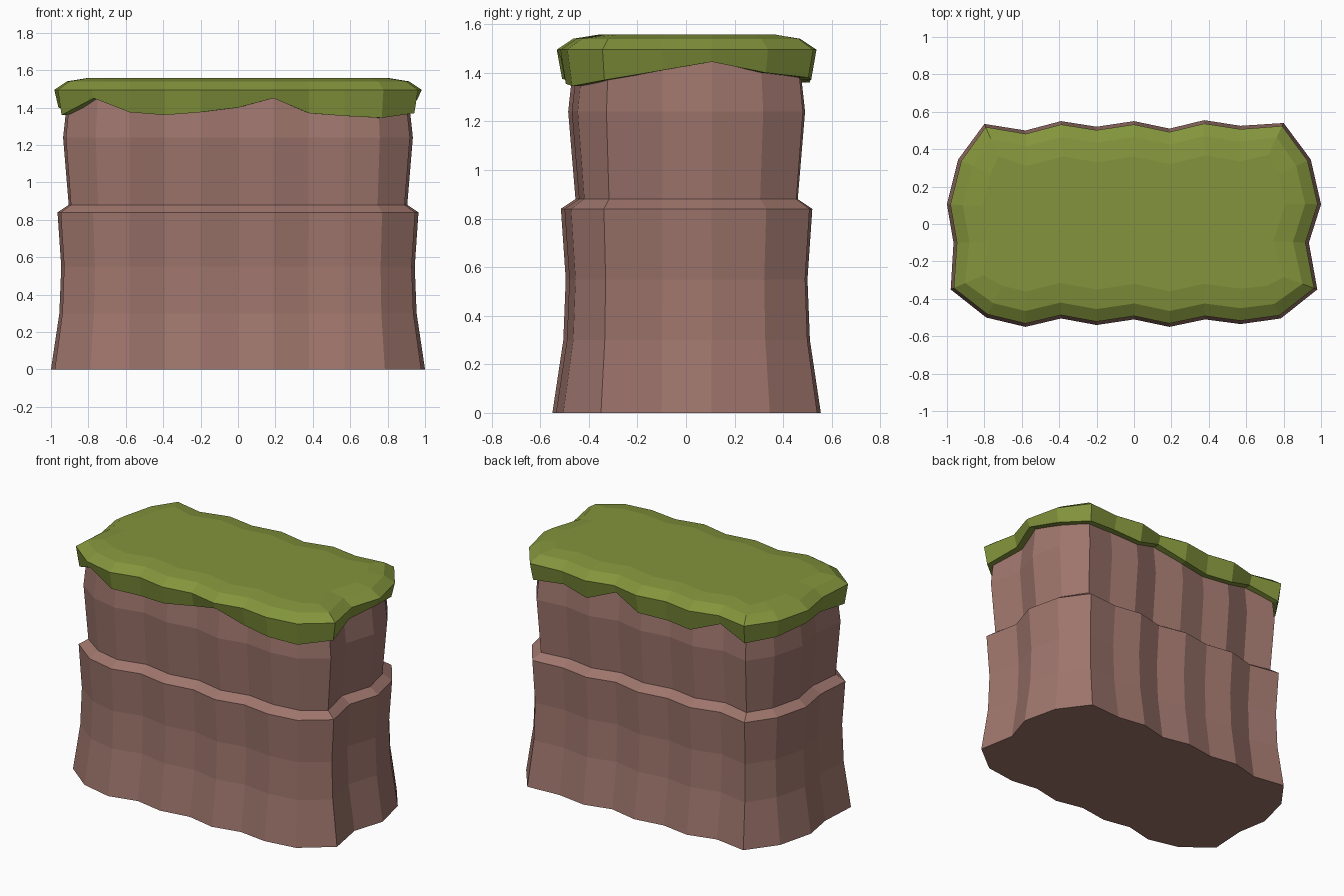
import bpy, bmesh
from mathutils import Vector

if "Cube" in bpy.data.objects:
    bpy.data.objects.remove(bpy.data.objects["Cube"])

# Footprint of the cliff, counter-clockwise: x, y, height of the grass hem there
OUTLINE = [
    (-.79, -.50, 1.45), (-.58, -.55, 1.375), (-.39, -.505, 1.36), (-.20, -.54, 1.375),
    (0, -.51, 1.40), (.19, -.55, 1.45), (.38, -.51, 1.37), (.57, -.535, 1.355),
    (.785, -.505, 1.345), (.98, -.35, 1.37), (.935, -.10, 1.41), (1.0, .105, 1.445),
    (.945, .345, 1.40), (.80, .54, 1.38), (.57, .525, 1.40), (.375, .555, 1.37),
    (.19, .51, 1.44), (0, .55, 1.37), (-.20, .52, 1.36), (-.39, .55, 1.36),
    (-.58, .50, 1.43), (-.80, .535, 1.37), (-.94, .345, 1.38), (-1.0, .105, 1.40),
    (-.965, -.10, 1.39), (-.98, -.35, 1.36),
]


def material(name, rgb):
    m = bpy.data.materials.new(name)
    m.diffuse_color = (*rgb, 1)
    m.use_nodes = True
    m.node_tree.nodes["Principled BSDF"].inputs["Base Color"].default_value = m.diffuse_color
    return m


def inset_ring(d):
    """Footprint moved inward by d along the local normals."""
    pts = [Vector(p[:2]) for p in OUTLINE]
    ring = []
    for i, p in enumerate(pts):
        t = (pts[(i + 1) % len(pts)] - pts[i - 1]).normalized()
        ring.append(p - d * Vector((t.y, -t.x)))
    return ring


def loft(name, levels, mat):
    """Stack of inset rings; a level height of None follows the grass hem."""
    bm = bmesh.new()
    rings = []
    for d, z in levels:
        rings.append([bm.verts.new((p.x, p.y, OUTLINE[i][2] if z is None else z))
                      for i, p in enumerate(inset_ring(d))])
    n = len(OUTLINE)
    for a, b in zip(rings, rings[1:]):
        for i in range(n):
            j = (i + 1) % n
            bm.faces.new((a[i], a[j], b[j], b[i]))
    bm.faces.new(rings[0][::-1])
    bm.faces.new(rings[-1])
    me = bpy.data.meshes.new(name)
    bm.to_mesh(me)
    bm.free()
    me.materials.append(mat)
    ob = bpy.data.objects.new(name, me)
    bpy.context.collection.objects.link(ob)
    return ob


rock = material("rock brown", (.342, .178, .150))
grass = material("grass green", (.227, .296, .045))

# Rock body with a stepped ledge
loft("cliff_rock", [(0, 0), (.045, .30), (.055, .55), (.035, .84),
                    (.095, .88), (.065, 1.24), (.09, 1.47)], rock)

# Grass cap: hidden plate, ragged hem, rim, bevel and flat top
loft("grass_cap", [(.13, 1.46), (.12, None), (.04, None), (.018, 1.495),
                   (.085, 1.54), (.19, 1.557)], grass)
